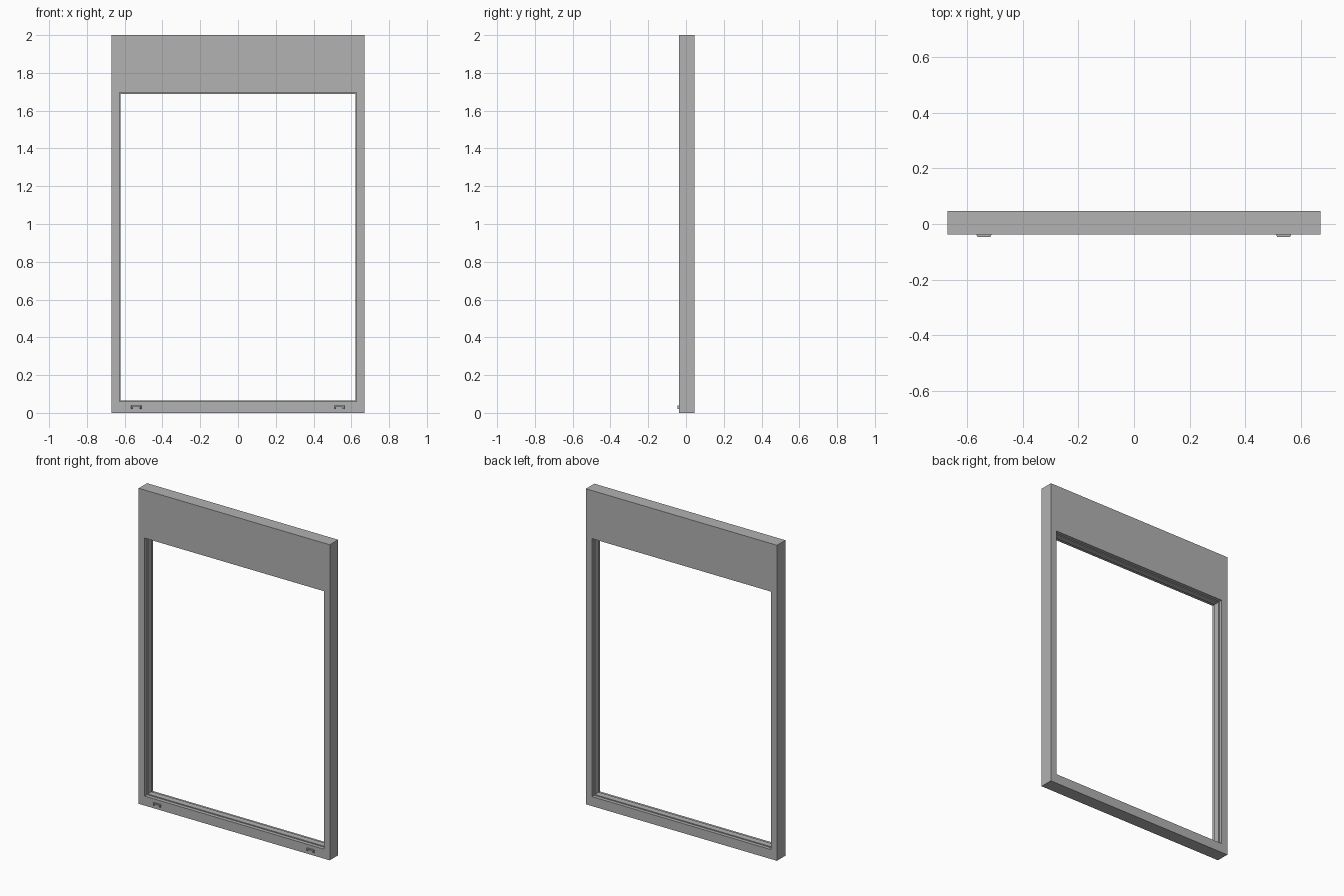
import bpy
import bmesh

if "Cube" in bpy.data.objects:
    bpy.data.objects.remove(bpy.data.objects["Cube"], do_unlink=True)

grey = bpy.data.materials.new("window grey")
grey.use_nodes = True
grey.diffuse_color = (0.445, 0.445, 0.445, 1)
grey.node_tree.nodes["Principled BSDF"].inputs["Base Color"].default_value = grey.diffuse_color

FRONT, BACK = -0.038, 0.046
HALF, HEIGHT = 0.67, 2.0
OPEN_HALF, OPEN_LOW, OPEN_HIGH = 0.628, 0.06, 1.695
STOP = 0.006


def finish(name, bm):
    bmesh.ops.recalc_face_normals(bm, faces=bm.faces)
    mesh = bpy.data.meshes.new(name)
    bm.to_mesh(mesh)
    bm.free()
    mesh.materials.append(grey)
    obj = bpy.data.objects.new(name, mesh)
    bpy.context.collection.objects.link(obj)
    return obj


def outline(y):
    return [(-HALF, y, 0), (HALF, y, 0), (HALF, y, HEIGHT), (-HALF, y, HEIGHT)]


def opening(y, inset=0):
    x, low, high = OPEN_HALF - inset, OPEN_LOW + inset, OPEN_HIGH - inset
    return [(-x, y, low), (x, y, low), (x, y, high), (-x, y, high)]


# Frame: rectangular rings joined into a closed, stepped section
rings = [outline(FRONT), opening(FRONT), opening(-0.015), opening(-0.015, STOP),
         opening(0.024, STOP), opening(0.024), opening(BACK), outline(BACK)]
bm = bmesh.new()
verts = [[bm.verts.new(p) for p in ring] for ring in rings]
for i, ring in enumerate(verts):
    after = verts[(i + 1) % len(verts)]
    for j in range(4):
        k = (j + 1) % 4
        bm.faces.new((ring[j], ring[k], after[k], after[j]))
finish("window_frame", bm)


# Drain hoods: a tapered arch open at the bottom
def drain_hood(name, x):
    profile = [(-0.027, 0.02), (-0.027, 0.038), (0.027, 0.038), (0.027, 0.02),
               (0.02, 0.02), (0.02, 0.031), (-0.02, 0.031), (-0.02, 0.02)]
    bm = bmesh.new()
    base = [bm.verts.new((x + px, FRONT, z)) for px, z in profile]
    tip = [bm.verts.new((x + px * 0.87, FRONT - 0.008, z)) for px, z in profile]
    bm.faces.new(base)
    bm.faces.new(tip)
    for i in range(len(profile)):
        k = (i + 1) % len(profile)
        bm.faces.new((base[i], base[k], tip[k], tip[i]))
    finish(name, bm)


for side, x in (("left", 0.537), ("right", -0.539)):
    drain_hood(side + "_drain_hood", x)
